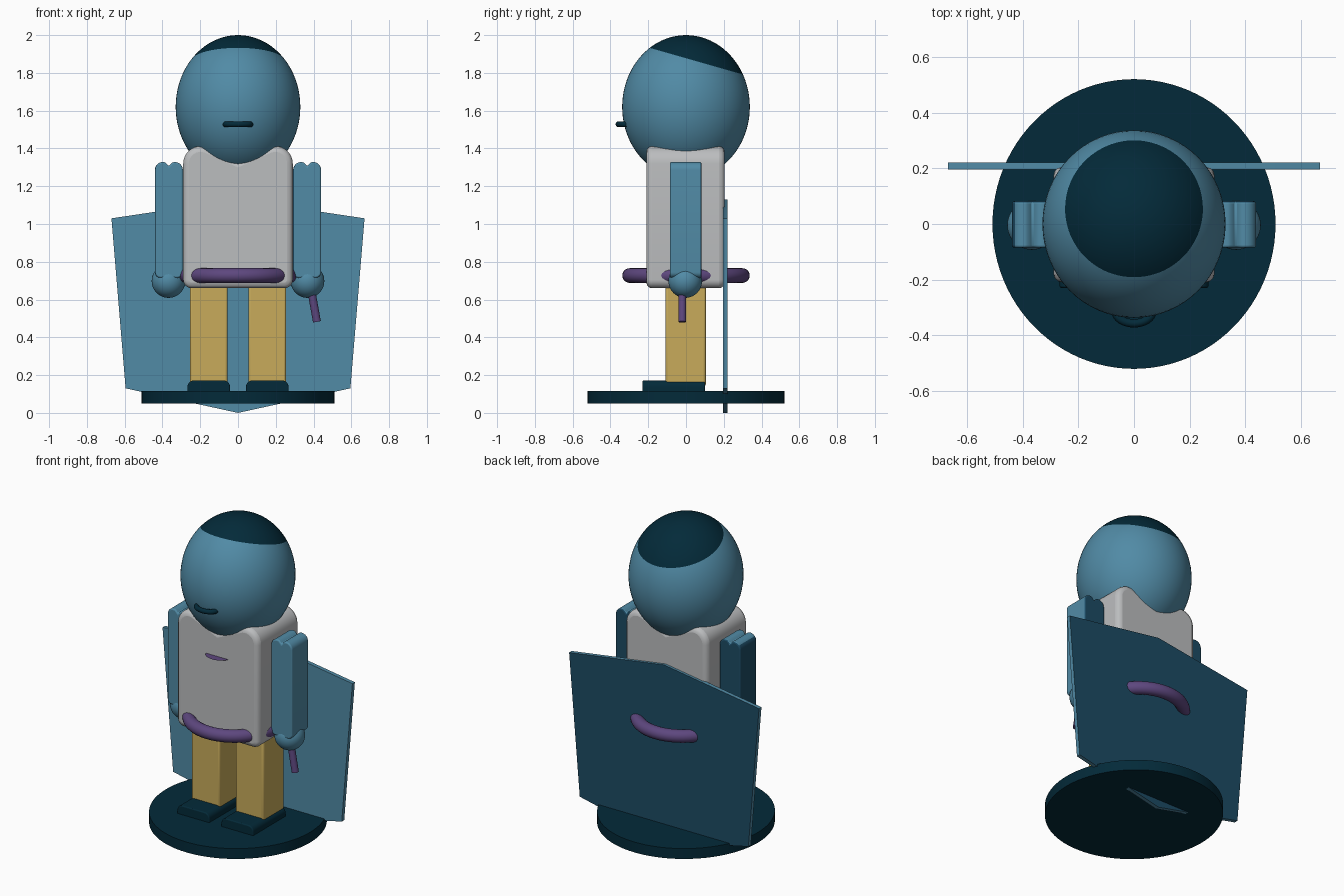
import bpy, bmesh, math
from mathutils import Vector

if "Cube" in bpy.data.objects:
    bpy.data.objects.remove(bpy.data.objects["Cube"])


def mat(name, r, g, b):
    m = bpy.data.materials.new(name)
    m.diffuse_color = (r, g, b, 1)
    m.use_nodes = True
    m.node_tree.nodes["Principled BSDF"].inputs["Base Color"].default_value = m.diffuse_color
    return m


BLUE = mat("blue", 0.082, 0.257, 0.38)
NAVY = mat("navy", 0.012, 0.07, 0.127)
DARK = mat("dark_teal", 0.001, 0.023, 0.041)
GREY = mat("light_grey", 0.50, 0.51, 0.52)
TAN = mat("tan", 0.58, 0.41, 0.105)
PURPLE = mat("purple", 0.11, 0.063, 0.21)


def finish(name, material, bevel=0, segments=3, angle=35):
    o = bpy.context.object
    o.name = name
    o.data.materials.append(material)
    if bevel:
        m = o.modifiers.new("soft_edges", "BEVEL")
        m.width, m.segments = bevel, segments
        m.limit_method, m.angle_limit = "ANGLE", math.radians(50)
    bpy.ops.object.shade_smooth_by_angle(angle=math.radians(angle))
    return o


def box(name, material, lo, hi, bevel, segments=3):
    lo, hi = Vector(lo), Vector(hi)
    bpy.ops.mesh.primitive_cube_add(size=1, location=(lo + hi) / 2)
    bpy.context.object.scale = hi - lo
    bpy.ops.object.transform_apply(location=False, rotation=False, scale=True)
    return finish(name, material, bevel, segments)


def prism(name, material, outline, y0, y1, bevel=0, x=0):
    """Extrude an x-z outline from y0 to y1."""
    bm = bmesh.new()
    f = bm.faces.new([bm.verts.new((px + x, y0, pz)) for px, pz in outline])
    ext = bmesh.ops.extrude_face_region(bm, geom=[f])["geom"]
    bmesh.ops.translate(bm, vec=(0, y1 - y0, 0),
                        verts=[v for v in ext if isinstance(v, bmesh.types.BMVert)])
    # the starting face must stay as the front cap
    if not any(all(abs(v.co.y - y0) < 1e-6 for v in g.verts) for g in bm.faces):
        bm.faces.new([v for v in bm.verts if abs(v.co.y - y0) < 1e-6])
    bmesh.ops.recalc_face_normals(bm, faces=bm.faces)
    me = bpy.data.meshes.new(name)
    bm.to_mesh(me)
    bm.free()
    o = bpy.data.objects.new(name, me)
    bpy.context.collection.objects.link(o)
    bpy.ops.object.select_all(action="DESELECT")
    bpy.context.view_layer.objects.active = o
    o.select_set(True)
    return finish(name, material, bevel)


def paint(o, material, rule):
    """Give a second colour to the faces whose normal meets the rule."""
    o.data.materials.append(material)
    for p in o.data.polygons:
        p.material_index = int(rule(p.normal))


def arc(cx, cz, rx, rz, a0, a1, n=8):
    return [(cx + rx * math.cos(math.radians(a0 + (a1 - a0) * i / n)),
             cz + rz * math.sin(math.radians(a0 + (a1 - a0) * i / n))) for i in range(n + 1)]


def two_bump(w, z0, z1, r_low, r_top, dip):
    """Block outline with rounded lower corners and two bumps on top."""
    half = arc(w - r_low, z0 + r_low, r_low, r_low, -90, 0)
    half += arc(w - r_top, z1 - r_top, r_top, r_top, 0, 110)
    return half + [(0, z1 - dip)] + [(-x, z) for x, z in reversed(half)]


# Round stand
bpy.ops.mesh.primitive_cylinder_add(vertices=96, radius=1, depth=0.066, location=(0, 0, 0.082))
bpy.context.object.scale = (0.51, 0.522, 1)
finish("stand", DARK)

# Cape: flat six-sided panel with a darker back
cape = prism("cape", BLUE, [(-0.67, 1.03), (-0.595, 0.13), (0, 0.0), (0.595, 0.13), (0.67, 1.03),
                            (0, 1.13)], 0.196, 0.221)
paint(cape, NAVY, lambda n: n.y > 0.5)

# Torso
prism("torso", GREY, two_bump(0.29, 0.66, 1.412, 0.045, 0.092, 0.08), -0.21, 0.205, 0.03)

# Belt ring, passing through torso and cape
bpy.ops.mesh.primitive_torus_add(major_radius=0.298, minor_radius=0.039, location=(0, 0, 0.727),
                                 major_segments=64, minor_segments=20)
bpy.context.object.scale.x = 0.935
finish("belt", PURPLE, angle=60)

# Arms, hands, legs and feet
foot = arc(0.078, 0.137, 0.035, 0.035, 0, 90)
foot = [(0.113, 0.08)] + foot + [(-x, z) for x, z in reversed(foot)] + [(-0.113, 0.08)]
for s, side in ((-1, "left"), (1, "right")):
    arm = prism(side + "_arm", BLUE, two_bump(0.074, 0.715, 1.328, 0.03, 0.042, 0.022),
                -0.085, 0.082, 0.008, s * 0.366)
    paint(arm, NAVY, lambda n: n.y > 0.5 or n.x < -0.8)
    bpy.ops.mesh.primitive_uv_sphere_add(segments=40, ring_count=24, radius=0.089,
                                         location=(s * 0.368, -0.004, 0.698))
    finish(side + "_hand", BLUE, angle=60)
    box(side + "_leg", TAN, (s * 0.155 - 0.1, -0.108, 0.14), (s * 0.155 + 0.1, 0.105, 0.69), 0.012)
    prism(side + "_foot", DARK, foot, -0.23, 0.1, 0.006, s * 0.155)

# Stick held in one hand
a, b = Vector((0.375, -0.02, 0.72)), Vector((0.418, -0.02, 0.482))
bpy.ops.mesh.primitive_cylinder_add(vertices=24, radius=0.021, depth=(b - a).length, location=(a + b) / 2)
bpy.context.object.rotation_euler = (b - a).to_track_quat("Z", "Y").to_euler()
finish("stick", PURPLE)

# Head with the hair as a tilted cap cut into its surface
bpy.ops.mesh.primitive_uv_sphere_add(segments=64, ring_count=40, radius=1)
head = bpy.context.object
bm = bmesh.new()
bm.from_mesh(head.data)
for v in bm.verts:
    v.co = Vector((v.co.x * 0.33, v.co.y * 0.338, v.co.z * 0.38 + 1.62))
cut, normal = Vector((0, -0.172, 1.927)), Vector((0, 0.275, 0.961))
bmesh.ops.bisect_plane(bm, geom=bm.verts[:] + bm.edges[:] + bm.faces[:], plane_co=cut, plane_no=normal)
for f in bm.faces:
    f.material_index = int((f.calc_center_median() - cut).dot(normal) > 0)
bm.to_mesh(head.data)
bm.free()
idx = [p.material_index for p in head.data.polygons]
finish("head", BLUE, angle=60)
head.data.materials.append(DARK)
for p, i in zip(head.data.polygons, idx):
    p.material_index = i

# Mouth: short tube bowed forward
cu = bpy.data.curves.new("mouth", "CURVE")
cu.dimensions = "3D"
cu.bevel_depth, cu.bevel_resolution, cu.use_fill_caps = 0.015, 4, True
sp = cu.splines.new("POLY")
path = arc(0, -0.315, 0.066, 0.043, 180, 360, 16)
sp.points.add(len(path) - 1)
for p, (x, y) in zip(sp.points, path):
    p.co = (x, y, 1.528, 1)
mouth = bpy.data.objects.new("mouth", cu)
bpy.context.collection.objects.link(mouth)
bpy.ops.object.select_all(action="DESELECT")
bpy.context.view_layer.objects.active = mouth
mouth.select_set(True)
bpy.ops.object.convert(target="MESH")
finish("mouth", DARK, angle=60)

# Chest plate: a flat disc sheet set level into the torso
bpy.ops.mesh.primitive_circle_add(vertices=40, radius=1, fill_type="NGON", location=(0, -0.2, 1.18))
bpy.context.object.scale = (0.08, 0.06, 1)
finish("chest_plate", PURPLE)
